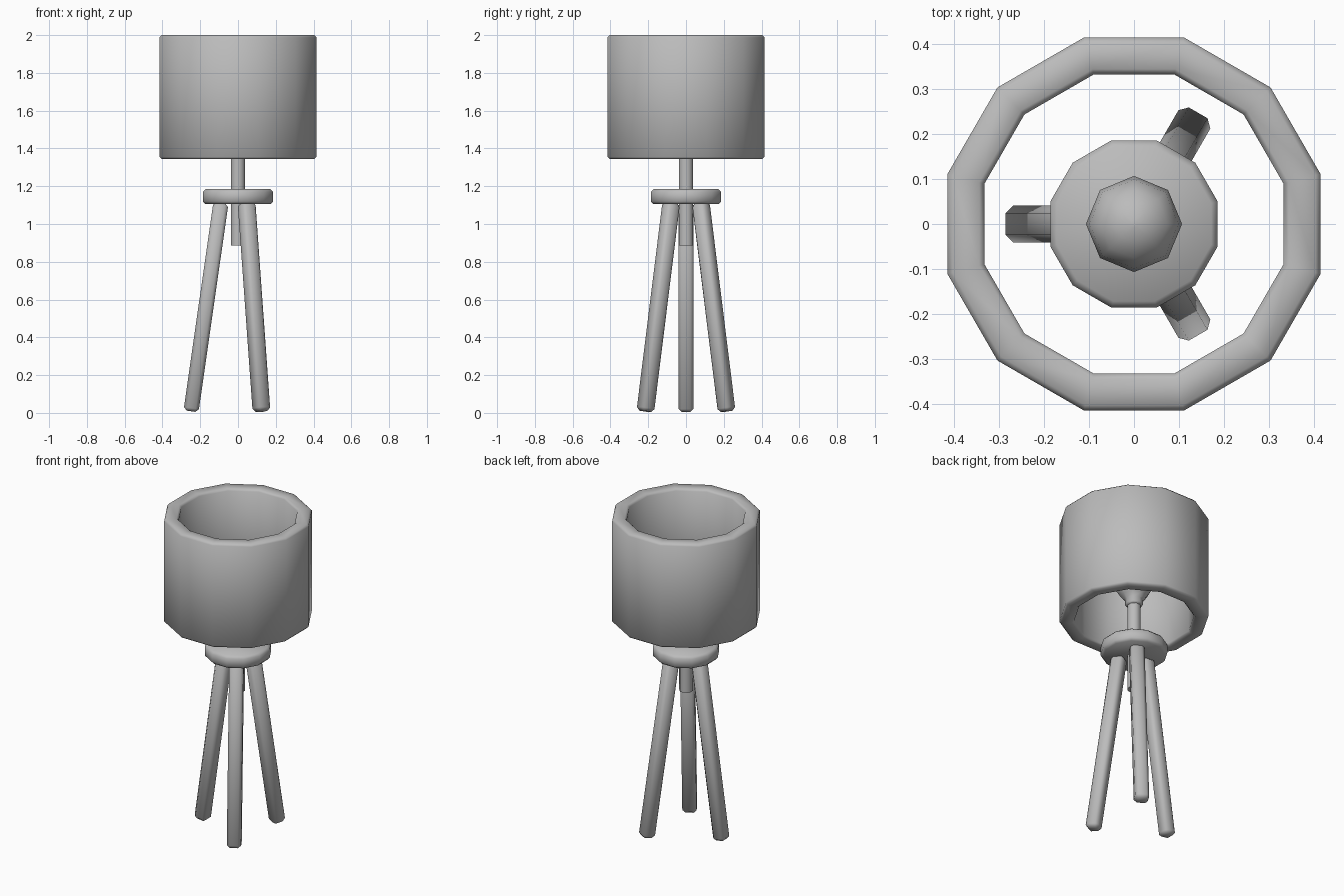
import bpy, bmesh, math
from mathutils import Vector, Matrix

cube = bpy.data.objects.get("Cube")
if cube:
    bpy.data.objects.remove(cube, do_unlink=True)

grey = bpy.data.materials.new("plain_grey")
grey.use_nodes = True
GREY = (0.5, 0.5, 0.5, 1)
grey.diffuse_color = GREY
grey.node_tree.nodes["Principled BSDF"].inputs["Base Color"].default_value = GREY


def finish(name, bm, angle):
    bmesh.ops.recalc_face_normals(bm, faces=bm.faces)
    mesh = bpy.data.meshes.new(name)
    bm.to_mesh(mesh)
    bm.free()
    mesh.materials.append(grey)
    ob = bpy.data.objects.new(name, mesh)
    bpy.context.collection.objects.link(ob)
    bpy.ops.object.select_all(action='DESELECT')
    ob.select_set(True)
    bpy.context.view_layer.objects.active = ob
    bpy.ops.object.shade_smooth_by_angle(angle=math.radians(angle))
    return ob


def lathe(name, profile, sides, turn=0.0, closed=False, angle=50):
    """Revolve (radius, height) points into a faceted solid."""
    bm = bmesh.new()
    rings = []
    for r, z in profile:
        rings.append([bm.verts.new((r * math.cos(turn + math.tau * i / sides),
                                    r * math.sin(turn + math.tau * i / sides), z))
                      for i in range(sides)])
    pairs = list(zip(rings, rings[1:]))
    if closed:
        pairs.append((rings[-1], rings[0]))
    else:
        bm.faces.new(rings[0])
        bm.faces.new(rings[-1])
    for a, b in pairs:
        for i in range(sides):
            j = (i + 1) % sides
            bm.faces.new((a[i], a[j], b[j], b[i]))
    return finish(name, bm, angle)


TWELFTH = math.radians(15)

# Open drum shade with a thick wall and softened rims
lathe("lamp_shade", [(0.418, 1.343), (0.43, 1.355), (0.43, 1.988), (0.418, 2.0),
                     (0.357, 2.0), (0.345, 1.988), (0.345, 1.355), (0.357, 1.343)],
      12, TWELFTH, closed=True)

# Round plate joining the legs
lathe("leg_plate", [(0.178, 1.105), (0.193, 1.12), (0.193, 1.17), (0.178, 1.185)],
      12, TWELFTH)

# Centre pole passing through the plate
lathe("centre_pole", [(0.04, 0.885), (0.04, 1.45)], 8, math.radians(22.5))

# Bulb with a narrow neck
neck = [(0.04, 1.435), (0.052, 1.445), (0.052, 1.475)]
ball = [(0.107 * math.cos(math.radians(a)), 1.575 + 0.107 * math.sin(math.radians(a)))
        for a in (-45, -22.5, 0, 22.5, 45, 67.5, 86)]
lathe("bulb", neck + ball, 8)


# Splayed legs: chamfered square bars
def leg(name, direction):
    bm = bmesh.new()
    bmesh.ops.create_cube(bm, size=1)
    bmesh.ops.scale(bm, vec=(0.08, 0.082, 1.115), verts=bm.verts)
    bmesh.ops.bevel(bm, geom=bm.edges[:], offset=0.017, segments=1, affect='EDGES')
    top, foot = Vector((0.09, 0, 1.115)), Vector((0.249, 0, 0.006))
    tilt = (top - foot).to_track_quat('Z', 'Y').to_matrix().to_4x4()
    # Keep one flat side facing outward
    slope = Matrix.Rotation(-math.atan2(foot.x - top.x, top.z - foot.z), 4, 'Y')
    place = (Matrix.Rotation(math.radians(direction), 4, 'Z')
             @ Matrix.Translation((top + foot) / 2) @ slope)
    bmesh.ops.transform(bm, matrix=place, verts=bm.verts)
    finish(name, bm, 50)


for name, direction in (("right_leg", 180), ("back_leg", 60), ("front_leg", -60)):
    leg(name, direction)
